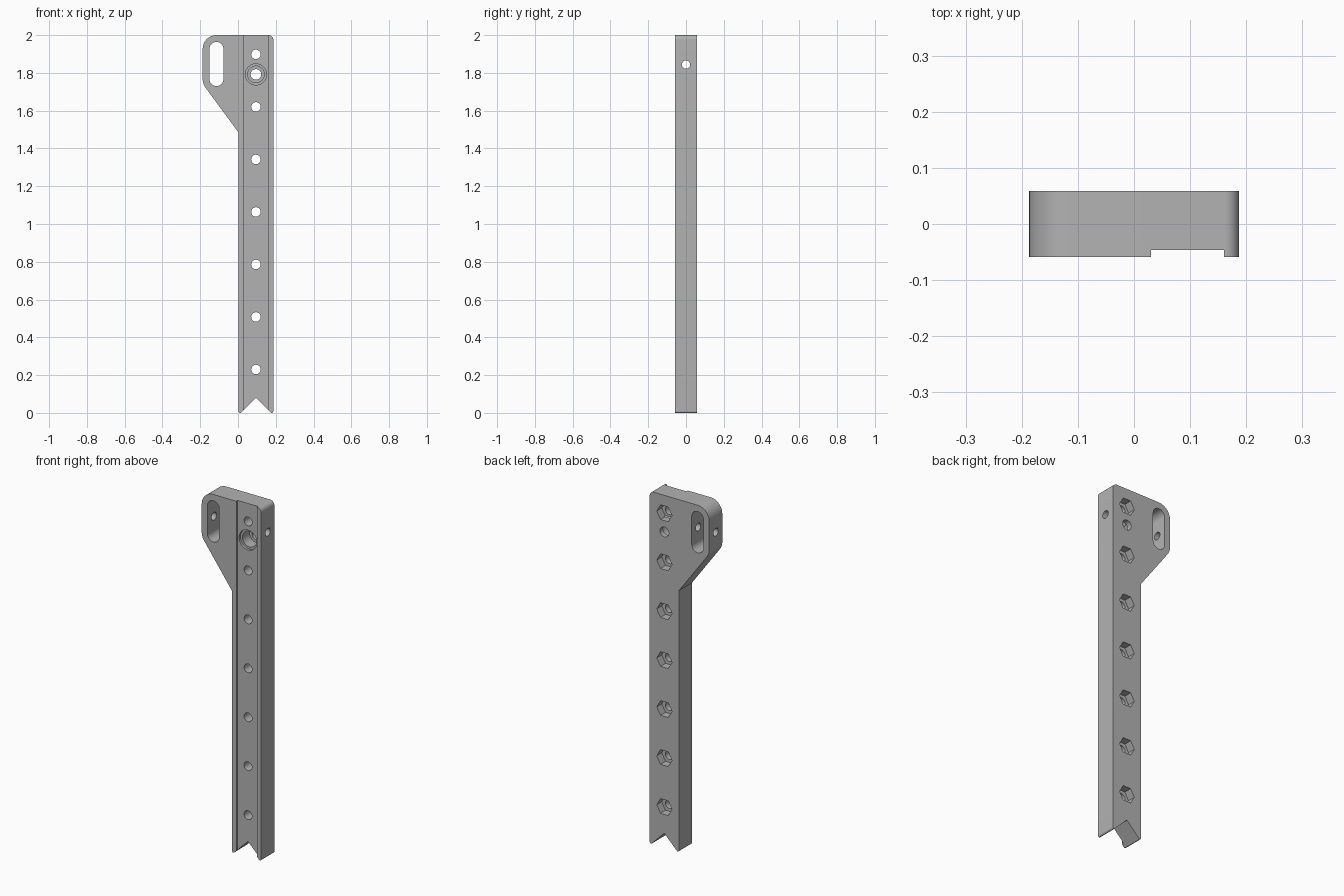
import bpy
import math
from mathutils import Vector, Matrix

old = bpy.data.objects.get("Cube")
if old:
    bpy.data.objects.remove(old, do_unlink=True)

HALF = 0.0585            # half thickness of the plate
BAR_X = 0.095            # centre line of the long bar
BAR_L, BAR_R = 0.003, 0.187
SLOT_X, SLOT_LOW, SLOT_HIGH = -0.114, 1.767, 1.927

grey = bpy.data.materials.new("plain grey")
grey.use_nodes = True
colour = (0.45, 0.45, 0.45, 1)
grey.diffuse_color = colour
grey.node_tree.nodes["Principled BSDF"].inputs["Base Color"].default_value = colour


def fillet(corners, steps=10):
    """Round each (x, z, radius) corner of a closed outline."""
    points = []
    for i, (x, z, r) in enumerate(corners):
        p = Vector((x, z))
        if r == 0:
            points.append(p)
            continue
        a = (Vector(corners[i - 1][:2]) - p).normalized()
        b = (Vector(corners[(i + 1) % len(corners)][:2]) - p).normalized()
        half = a.angle(b) / 2
        centre = p + (a + b).normalized() * r / math.sin(half)
        start = p + a * r / math.tan(half) - centre
        end = p + b * r / math.tan(half) - centre
        sweep = start.angle_signed(end)
        for k in range(steps + 1):
            turn = Matrix.Rotation(-sweep * k / steps, 2)
            points.append(centre + turn @ start)
    return points


def extrude(name, outline, y0, y1):
    """Solid from an x-z outline between two depths."""
    n = len(outline)
    verts = [(p[0], y, p[1]) for y in (y0, y1) for p in outline]
    faces = [list(range(n)), list(range(2 * n - 1, n - 1, -1))]
    faces += [(i, i + n, (i + 1) % n + n, (i + 1) % n) for i in range(n)]
    mesh = bpy.data.meshes.new(name)
    mesh.from_pydata(verts, [], faces)
    obj = bpy.data.objects.new(name, mesh)
    bpy.context.collection.objects.link(obj)
    bpy.context.view_layer.objects.active = obj
    bpy.ops.object.mode_set(mode='EDIT')
    bpy.ops.mesh.select_all(action='SELECT')
    bpy.ops.mesh.normals_make_consistent(inside=False)
    bpy.ops.object.mode_set(mode='OBJECT')
    return obj


def circle(x, z, r, sides=32):
    return [(x + r * math.cos(math.tau * i / sides),
             z + r * math.sin(math.tau * i / sides)) for i in range(sides)]


def cut(body, cutter):
    """Subtract the cutter and discard it."""
    mod = body.modifiers.new("cut", 'BOOLEAN')
    mod.operation = 'DIFFERENCE'
    mod.solver = 'EXACT'
    mod.object = cutter
    bpy.context.view_layer.objects.active = body
    bpy.ops.object.modifier_apply(modifier=mod.name)
    bpy.data.objects.remove(cutter, do_unlink=True)


# Plate: long bar with a side lug at the top and a notched foot
plate = extrude("slotted_bracket", fillet([
    (-0.187, 2, 0.073),
    (BAR_R, 2, 0.025),
    (BAR_R, 0, 0.009),
    (BAR_X + 0.081, 0, 0.004),
    (BAR_X, 0.081, 0.004),
    (BAR_X - 0.081, 0, 0.004),
    (BAR_L, 0, 0.009),
    (BAR_L, 1.484, 0),
    (-0.187, 1.742, 0.073),
]), -HALF, HALF)
plate.data.materials.append(grey)

# Shallow groove along the front of the bar
cut(plate, extrude("groove", [(0.03, -1), (0.03, 3), (0.16, 3), (0.16, -1)],
                   -1, -HALF + 0.0125))

# Long slot through the lug
r = 0.037
cut(plate, extrude("lug_slot", fillet([
    (SLOT_X - r, SLOT_HIGH + r, r * 0.999), (SLOT_X + r, SLOT_HIGH + r, r * 0.999),
    (SLOT_X + r, SLOT_LOW - r, r * 0.999), (SLOT_X - r, SLOT_LOW - r, r * 0.999),
]), -1, 1))

# Row of bolt holes with hexagonal nut pockets at the back
for i in range(7):
    z = 0.23 + 0.278 * i
    cut(plate, extrude("bolt_hole", circle(BAR_X, z, 0.025), -1, 1))
    cut(plate, extrude("nut_pocket", circle(BAR_X, z, 0.048, 6), HALF - 0.045, 1))

# Stepped pivot hole
for radius, depth in ((0.028, 1), (0.044, 0.03), (0.056, -HALF + 0.026)):
    cut(plate, extrude("pivot_step", circle(BAR_X, 1.792, radius), -1, depth))

# Adjusting hole running sideways through the whole head
side_hole = extrude("side_hole", circle(0, 0, 0.022, 24), -1, 1)
side_hole.rotation_euler.z = math.pi / 2
side_hole.location.z = 1.844
bpy.context.view_layer.update()
cut(plate, side_hole)

bpy.ops.object.select_all(action='DESELECT')
plate.select_set(True)
bpy.context.view_layer.objects.active = plate
bpy.ops.object.shade_smooth_by_angle(angle=math.radians(30))
